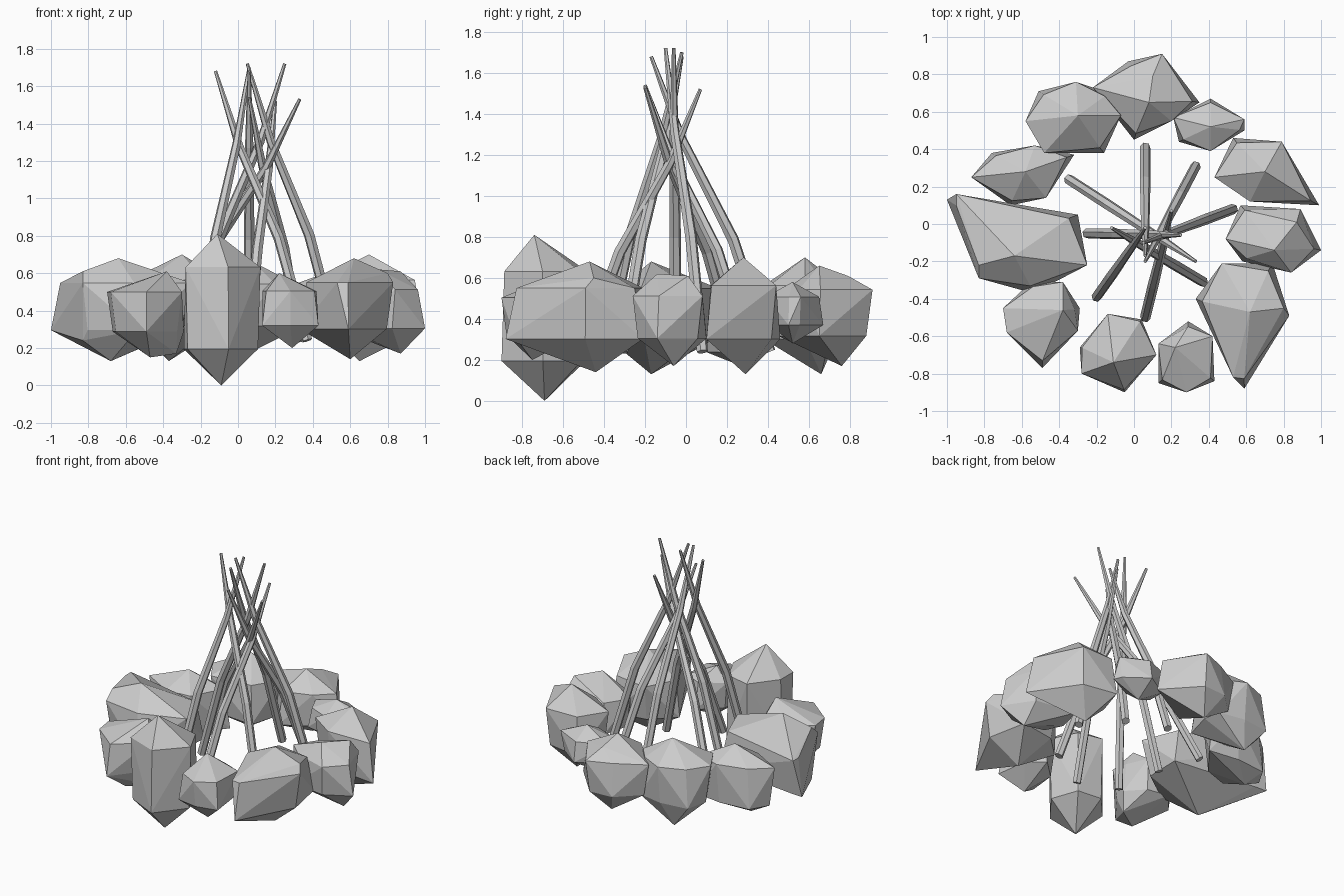
import bpy, bmesh, math
from mathutils import Vector

if "Cube" in bpy.data.objects:
    bpy.data.objects.remove(bpy.data.objects["Cube"])


def add_object(name, bm):
    bmesh.ops.recalc_face_normals(bm, faces=bm.faces)
    mesh = bpy.data.meshes.new(name)
    bm.to_mesh(mesh)
    bm.free()
    ob = bpy.data.objects.new(name, mesh)
    bpy.context.collection.objects.link(ob)
    return ob


def rock(name, top, bottom, plan, low=0.3, high=0.76, shrink=0.86, corners=()):
    """Faceted boulder: a plan outline staggered between two heights, two peaks, extra corners."""
    bm = bmesh.new()
    top, bottom = Vector(top), Vector(bottom)
    h = top.z - bottom.z
    cx = sum(p[0] for p in plan) / len(plan)
    cy = sum(p[1] for p in plan) / len(plan)
    for p in (top, bottom, *corners):
        bm.verts.new(p)
    for i, (x, y) in enumerate(plan):
        a, b = (low, high) if i % 2 else (high, low)
        bm.verts.new((x, y, bottom.z + a * h))
        bm.verts.new((cx + (x - cx) * shrink, cy + (y - cy) * shrink, bottom.z + b * h))
    bmesh.ops.convex_hull(bm, input=bm.verts)
    loose = [v for v in bm.verts if not v.link_faces]
    bmesh.ops.delete(bm, geom=loose, context='VERTS')
    return add_object(name, bm)


def stick(name, base, tip, sides=6):
    """Tapered twig with two slight bends."""
    base, tip = Vector(base), Vector(tip)
    bm = bmesh.new()
    rings = []
    axis = (tip - base).normalized()
    u = axis.orthogonal().normalized()
    w = axis.cross(u)
    for tz, tx, r in ((0, 0, .028), (.38, .31, .029), (.72, .74, .023), (1, 1, .009)):
        c = base.lerp(tip, tx)
        c.z = base.z + (tip.z - base.z) * tz
        rings.append([bm.verts.new(c + (u * math.cos(k * math.tau / sides)
                                        + w * math.sin(k * math.tau / sides)) * r)
                      for k in range(sides)])
    for a, b in zip(rings, rings[1:]):
        for k in range(sides):
            n = (k + 1) % sides
            bm.faces.new((a[k], a[n], b[n], b[k]))
    bm.faces.new(rings[0])
    bm.faces.new(rings[-1])
    return add_object(name, bm)


# Ring of rocks, anticlockwise from the front
rock("rock_front", (-.11, -.74, .81), (-.09, -.69, 0),
     [(-.14, -.48), (.04, -.51), (.12, -.7), (-.05, -.9), (-.28, -.8), (-.29, -.66)], .24, .78, .94)
rock("rock_front_right", (.22, -.66, .6), (.29, -.75, .2),
     [(.13, -.64), (.29, -.52), (.42, -.6), (.43, -.84), (.28, -.9), (.13, -.85)])
rock("rock_right_front", (.62, -.47, .68), (.6, -.44, .14),
     [(.47, -.21), (.74, -.21), (.83, -.49), (.59, -.88), (.53, -.82), (.33, -.4)],
     corners=[(.8, -.45, .6)])
rock("rock_right", (.75, -.14, .62), (.87, -.06, .17),
     [(.49, -.08), (.57, .1), (.89, .08), (1.0, -.14), (.84, -.26), (.58, -.2)],
     corners=[(.87, .01, .61)])
rock("rock_right_back", (.7, .28, .7), (.65, .29, .13),
     [(.43, .25), (.53, .46), (.79, .44), (.99, .1), (.62, .12)])
rock("rock_small_back", (.41, .52, .58), (.4, .52, .28),
     [(.21, .57), (.41, .67), (.59, .56), (.59, .5), (.41, .39), (.24, .44)])
rock("rock_back", (.08, .65, .66), (.05, .76, .17),
     [(-.22, .73), (-.03, .87), (.15, .91), (.35, .65), (.2, .55), (0, .45)],
     corners=[(.1, .79, .61)])
rock("rock_back_left", (-.3, .58, .7), (-.37, .66, .13),
     [(-.58, .55), (-.51, .71), (-.31, .76), (-.13, .7), (-.07, .58), (-.16, .38), (-.48, .38)])
rock("rock_left_back", (-.58, .28, .62), (-.7, .27, .17),
     [(-.87, .25), (-.76, .38), (-.53, .42), (-.32, .37), (-.47, .14), (-.66, .1)], .15)
rock("rock_left", (-.64, -.17, .68), (-.68, -.17, .13),
     [(-.95, .16), (-1.0, .13), (-.83, -.29), (-.54, -.37), (-.25, -.22), (-.3, .05)],
     corners=[(-.83, -.22, .61), (-.83, -.22, .24)])
rock("rock_left_front", (-.38, -.46, .61), (-.47, -.58, .15),
     [(-.7, -.45), (-.55, -.31), (-.38, -.31), (-.29, -.45), (-.3, -.57), (-.49, -.77), (-.68, -.58)],
     corners=[(-.33, -.5, .17)])

# Leaning sticks, crossing near the top
ends = [((.06, .41), (.06, -.17, 1.68)), ((.33, .31), (.06, -.2, 1.54)),
        ((.53, .08), (.05, -.1, 1.72)), ((.37, -.31), (-.12, -.02, 1.68)),
        ((.06, -.5), (.2, .07, 1.52)), ((-.2, -.39), (.06, -.02, 1.7)),
        ((-.25, -.05), (.25, -.06, 1.72)), ((-.35, .24), (.33, -.2, 1.53))]
for i, (b, t) in enumerate(ends):
    stick(f"stick_{i + 1}", (b[0], b[1], .24), t)
